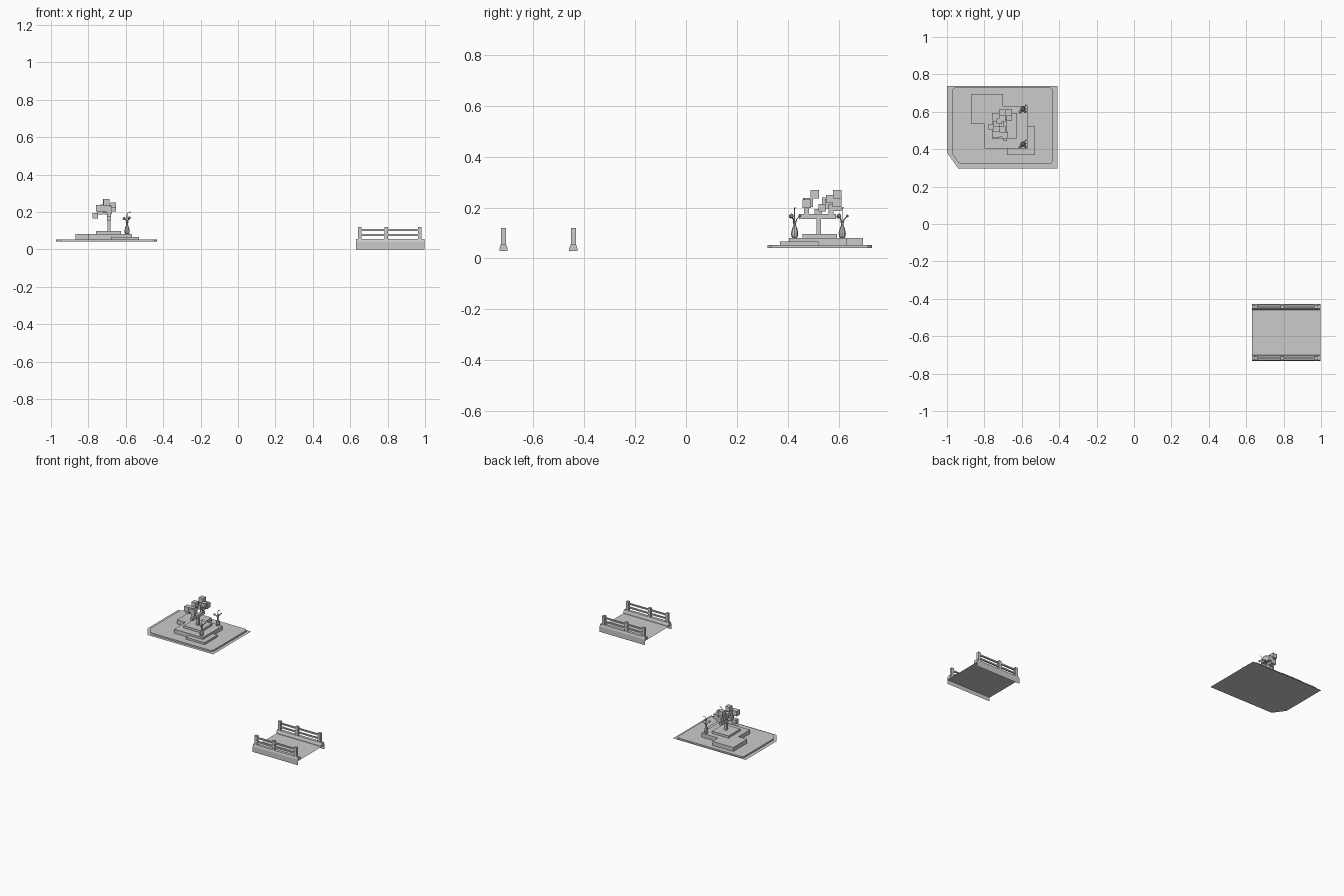
import bpy, bmesh, math
from mathutils import Vector

if "Cube" in bpy.data.objects:
    bpy.data.objects.remove(bpy.data.objects["Cube"])


def mesh_object(name, bm):
    bmesh.ops.recalc_face_normals(bm, faces=bm.faces)
    me = bpy.data.meshes.new(name)
    bm.to_mesh(me)
    bm.free()
    ob = bpy.data.objects.new(name, me)
    bpy.context.collection.objects.link(ob)
    return ob


def box(name, x0, x1, y0, y1, z0, z1):
    bm = bmesh.new()
    bmesh.ops.create_cube(bm, size=1)
    for v in bm.verts:
        v.co = (x1 if v.co.x > 0 else x0, y1 if v.co.y > 0 else y0, z1 if v.co.z > 0 else z0)
    return mesh_object(name, bm)


def outline(name, pts, z, height=0.0):
    bm = bmesh.new()
    f = bm.faces.new([bm.verts.new((x, y, z)) for x, y in pts])
    if height:
        r = bmesh.ops.extrude_face_region(bm, geom=[f], use_keep_orig=True)
        for v in r['geom']:
            if isinstance(v, bmesh.types.BMVert):
                v.co.z += height
    return mesh_object(name, bm)


def prism_x(name, x0, x1, profile):
    bm = bmesh.new()
    a, b = [[bm.verts.new((x, y, z)) for y, z in profile] for x in (x0, x1)]
    bm.faces.new(a)
    bm.faces.new(b)
    n = len(a)
    for i in range(n):
        bm.faces.new((a[i], a[(i + 1) % n], b[(i + 1) % n], b[i]))
    return mesh_object(name, bm)


def lathe(name, x, y, profile, sides=8):
    bm = bmesh.new()
    rings = [[bm.verts.new((x + r * math.cos(math.tau * i / sides),
                            y + r * math.sin(math.tau * i / sides), z))
              for i in range(sides)] for r, z in profile]
    for a, b in zip(rings, rings[1:]):
        for i in range(sides):
            j = (i + 1) % sides
            bm.faces.new((a[i], a[j], b[j], b[i]))
    bm.faces.new(rings[0])
    bm.faces.new(rings[-1])
    return mesh_object(name, bm)


def tube(name, pts, r):
    cu = bpy.data.curves.new(name, 'CURVE')
    cu.dimensions = '3D'
    cu.bevel_depth, cu.bevel_resolution, cu.use_fill_caps = r, 1, True
    sp = cu.splines.new('POLY')
    sp.points.add(len(pts) - 1)
    for p, c in zip(sp.points, pts):
        p.co = (*c, 1)
    ob = bpy.data.objects.new(name, cu)
    bpy.context.collection.objects.link(ob)
    return ob


def blob(name, c, r):
    bm = bmesh.new()
    bmesh.ops.create_icosphere(bm, subdivisions=1, radius=r)
    bmesh.ops.translate(bm, vec=Vector(c), verts=bm.verts)
    return mesh_object(name, bm)


# bridge: thin deck, flared curbs with skirts, posts and rails
X0, X1, CY, ZD = 0.632, 0.998, -0.58, 0.03
outline("bridge_deck", [(X0, CY - .15), (X1, CY - .15), (X1, CY + .15), (X0, CY + .15)], ZD)
for s, side in ((-1, "front"), (1, "back")):
    Y = lambda d: CY + s * d
    prism_x("curb_" + side, X0, X1,
            [(Y(.121), ZD), (Y(.153), ZD), (Y(.153), .04), (Y(.148), .055), (Y(.127), .055), (Y(.121), .04)])
    bm = bmesh.new()
    bm.faces.new([bm.verts.new(p) for p in ((X0, Y(.153), 0), (X1, Y(.153), 0), (X1, Y(.153), ZD), (X0, Y(.153), ZD))])
    mesh_object("skirt_" + side, bm)
    ya, yb = sorted((Y(.128), Y(.147)))
    for x in (.651, .793, .972):
        box("post_" + side, x - .01, x + .01, ya, yb, .053, .12)
    for z in (.077, .104):
        box("rail_" + side, .65, .973, Y(.1375) - .005, Y(.1375) + .005, z - .005, z + .005)

# island: flat border sheet and raised slab with softened corners
outline("island_border", [(-1, .382), (-.94, .298), (-.41, .298), (-.41, .737), (-1, .737)], .041)
outline("island_slab", [(-.973, .38), (-.965, .365), (-.94, .33), (-.92, .32), (-.448, .32), (-.433, .335),
                        (-.433, .715), (-.448, .73), (-.958, .73), (-.973, .715)], .041, .011)

# stepped terraces
box("terrace_left", -.87, -.70, .535, .695, .05, .081)
box("terrace_main", -.80, -.567, .404, .63, .05, .081)
box("terrace_step", -.68, -.53, .37, .52, .05, .067)
box("tree_planter", -.76, -.625, .457, .593, .08, .097)

# blocky tree
box("tree_trunk", -.699, -.681, .513, .531, .095, .175)
box("tree_crossbar", -.70, -.68, .445, .59, .155, .175)
box("branch_front", -.70, -.68, .463, .483, .17, .215)
box("branch_back", -.70, -.68, .56, .58, .17, .215)
leaves = [  # centre and size
    (-.703, .506, .253, .034), (-.74, .478, .22, .036), (-.705, .482, .22, .036),
    (-.764, .52, .18, .03), (-.735, .535, .2, .03), (-.69, .475, .215, .034),
    (-.67, .594, .22, .036), (-.705, .594, .252, .034), (-.668, .565, .235, .03),
    (-.695, .594, .205, .036), (-.705, .565, .215, .036), (-.72, .55, .225, .03)]
for x, y, z, d in leaves:
    h = d / 2
    box("leaf_block", x - h, x + h, y - h, y + h, z - h, z + h)

# vases with flowers
for y in (.427, .614):
    x = -.593
    lathe("vase", x, y, [(.008, .08), (.013, .087), (.014, .1), (.01, .118), (.005, .13), (.006, .14), (.008, .147)])
    tube("stem_tall", [(x, y, .12), (x, y, .185), (x + .006, y, .197), (x + .02, y + .003, .2)], .002)
    for dx, dy, z in ((-.016, -.015, .165), (.014, .02, .167), (.012, -.012, .168)):
        tube("stem_side", [(x, y, .13), (x + dx * .4, y + dy * .4, .155), (x + dx, y + dy, z)], .002)
        blob("flower", (x + dx, y + dy, z), .009 if dy < 0 else .006)
